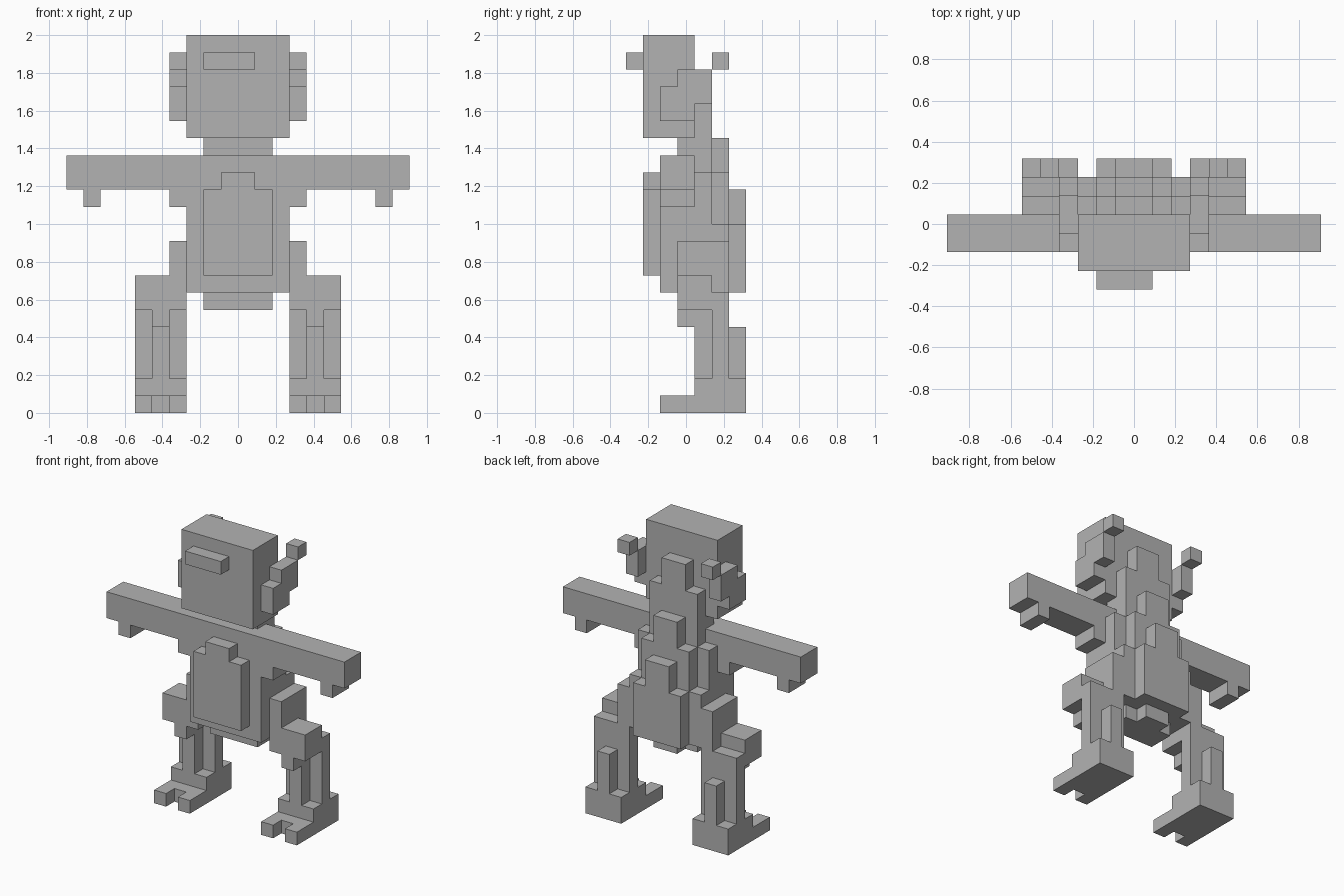
import bpy, bmesh, math
from mathutils import Vector

if "Cube" in bpy.data.objects:
    bpy.data.objects.remove(bpy.data.objects["Cube"])

U = 2 / 22  # one grid cell

mat = bpy.data.materials.new("plain grey")
mat.diffuse_color = (0.45, 0.45, 0.45, 1)
mat.use_nodes = True
mat.node_tree.nodes["Principled BSDF"].inputs["Base Color"].default_value = mat.diffuse_color

# Boxes in cells: (x0, x1, y0, y1, z0, z1); y runs 0 (front) to 7 (back)
PARTS = {
    "head": [(-3, 3, 1, 4, 16, 22)],
    "visor": [(-2, 1, 0, 1, 20, 21)],
    "neck": [(-2, 2, 3, 4, 15, 16)],
    "torso": [(-3, 3, 2, 4, 7, 15)],
    "chest_plate": [(-2, 2, 1, 2, 8, 13), (-1, 1, 1, 2, 13, 14)],
    # stepped tiers running down the back
    "upper_back": [(-1, 1, 4, 5, 7, 20), (-2, 2, 4, 5, 7, 18), (-3, 3, 4, 5, 7, 14)],
    "middle_back": [(-1, 1, 5, 6, 7, 16), (-2, 2, 5, 6, 7, 14), (-3, 3, 5, 6, 7, 11)],
    "lower_back": [(-1, 1, 6, 7, 7, 13), (-2, 2, 6, 7, 7, 11)],
    "pelvis": [(-2, 2, 3, 5, 6, 7), (-1, 1, 5, 6, 6, 7)],
}

# Right-hand parts, mirrored to the left
SIDE_PARTS = {
    "ear": [(3, 4, 2, 3, 17, 19), (3, 4, 3, 4, 17, 20), (3, 4, 4, 5, 18, 20)],
    "ear_tip": [(3, 4, 5, 6, 20, 21)],
    "arm": [(3, 9, 2, 4, 13, 15)],
    "arm_end": [(9, 10, 2, 4, 13, 15)],
    "finger": [(8, 9, 2, 4, 12, 13)],
    "armpit": [(3, 4, 2, 4, 12, 13)],
    "hip": [(3, 4, 3, 6, 8, 10), (3, 4, 5, 6, 7, 8)],
    "knee": [(3, 6, 3, 5, 6, 8), (4, 5, 3, 4, 5, 6)],
    "shin": [(3, 6, 5, 6, 2, 7), (4, 5, 4, 5, 2, 6)],
    "calf": [(4, 5, 6, 7, 2, 5)],
    "foot": [(3, 6, 4, 7, 0, 2), (3, 6, 3, 4, 0, 1)],
    "toes": [(3, 4, 2, 3, 0, 1), (5, 6, 2, 3, 0, 1)],
}
for name, boxes in SIDE_PARTS.items():
    PARTS["right_" + name] = boxes
    PARTS["left_" + name] = [(-b[1], -b[0], *b[2:]) for b in boxes]


def cells(boxes):
    return {(x, y, z) for x0, x1, y0, y1, z0, z1 in boxes
            for x in range(x0, x1) for y in range(y0, y1) for z in range(z0, z1)}


filled = set().union(*(cells(b) for b in PARTS.values()))


def build(name, boxes):
    """Make the outer skin of a blocky part, leaving out faces hidden by neighbours."""
    bm = bmesh.new()
    for c in cells(boxes):
        for axis in range(3):
            for side in (0, 1):
                n = list(c)
                n[axis] += 2 * side - 1
                if tuple(n) in filled:
                    continue
                quad = []
                for a, b in ((0, 0), (1, 0), (1, 1), (0, 1)):
                    p = Vector(c)
                    p[axis] += side
                    p[(axis + 1) % 3] += a
                    p[(axis + 2) % 3] += b
                    quad.append(bm.verts.new(((p.x * U, (p.y - 3.5) * U, p.z * U))))
                bm.faces.new(quad if side else quad[::-1])
    bmesh.ops.remove_doubles(bm, verts=bm.verts, dist=1e-4)
    bmesh.ops.dissolve_limit(bm, angle_limit=math.radians(1),
                             verts=bm.verts, edges=bm.edges)
    mesh = bpy.data.meshes.new(name)
    bm.to_mesh(mesh)
    bm.free()
    mesh.materials.append(mat)
    bpy.context.collection.objects.link(bpy.data.objects.new(name, mesh))


for name, boxes in PARTS.items():
    build(name, boxes)
